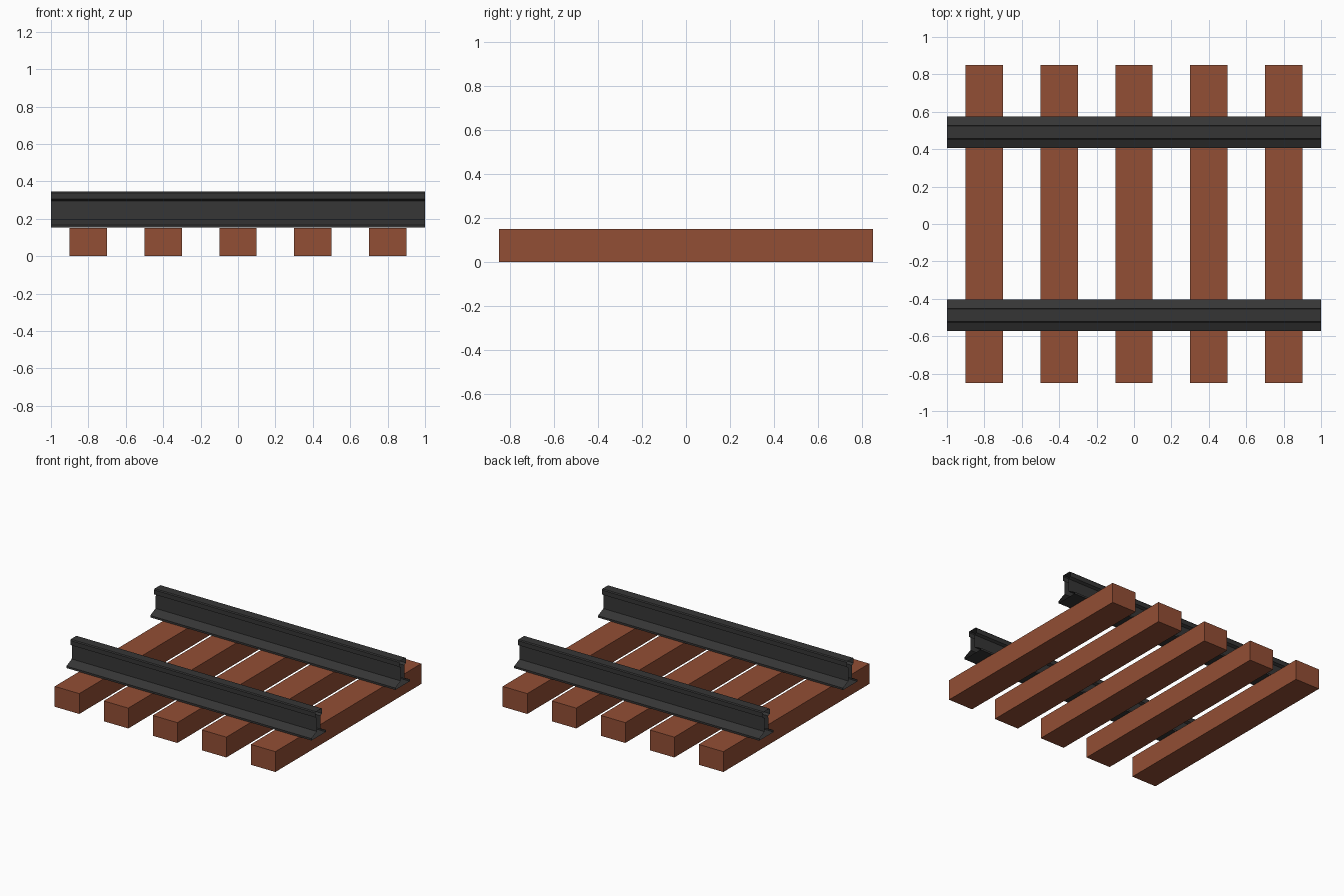
import bpy, bmesh

cube = bpy.data.objects.get("Cube")
if cube:
    bpy.data.objects.remove(cube, do_unlink=True)


def make_material(name, color):
    mat = bpy.data.materials.new(name)
    mat.use_nodes = True
    mat.diffuse_color = color
    bsdf = mat.node_tree.nodes["Principled BSDF"]
    bsdf.inputs["Base Color"].default_value = color
    bsdf.inputs["Roughness"].default_value = 0.8
    return mat


def add_object(name, bm, mat):
    bmesh.ops.recalc_face_normals(bm, faces=bm.faces)
    mesh = bpy.data.meshes.new(name)
    bm.to_mesh(mesh)
    bm.free()
    mesh.materials.append(mat)
    obj = bpy.data.objects.new(name, mesh)
    bpy.context.collection.objects.link(obj)
    return obj


wood = make_material("brown wood", (0.29, 0.077, 0.035, 1))
steel = make_material("dark steel", (0.036, 0.036, 0.036, 1))

# Wooden sleepers
SLEEPER = (0.2, 1.7, 0.15)
for i in range(5):
    bm = bmesh.new()
    bmesh.ops.create_cube(bm, size=1)
    bmesh.ops.scale(bm, vec=SLEEPER, verts=bm.verts)
    bmesh.ops.translate(bm, vec=(0.4 * (i - 2), 0, SLEEPER[2] / 2), verts=bm.verts)
    add_object(f"sleeper_{i + 1}", bm, wood)

# Half of the rail cross-section: (half width, height), foot to head
HALF = [(0.084, 0.152), (0.084, 0.166), (0.022, 0.195), (0.02, 0.295),
        (0.039, 0.305), (0.039, 0.338), (0.033, 0.345)]
PROFILE = HALF + [(-y, z) for y, z in reversed(HALF)]


# Rails: open-ended extrusions of the mirrored profile
def add_rail(name, center_y):
    bm = bmesh.new()
    ends = [[bm.verts.new((x, center_y + y, z)) for y, z in PROFILE] for x in (-1, 1)]
    for i in range(len(PROFILE)):
        a, b = ends
        bm.faces.new((a[i - 1], a[i], b[i], b[i - 1]))
    add_object(name, bm, steel)


add_rail("front_rail", -0.487)
add_rail("back_rail", 0.49)
